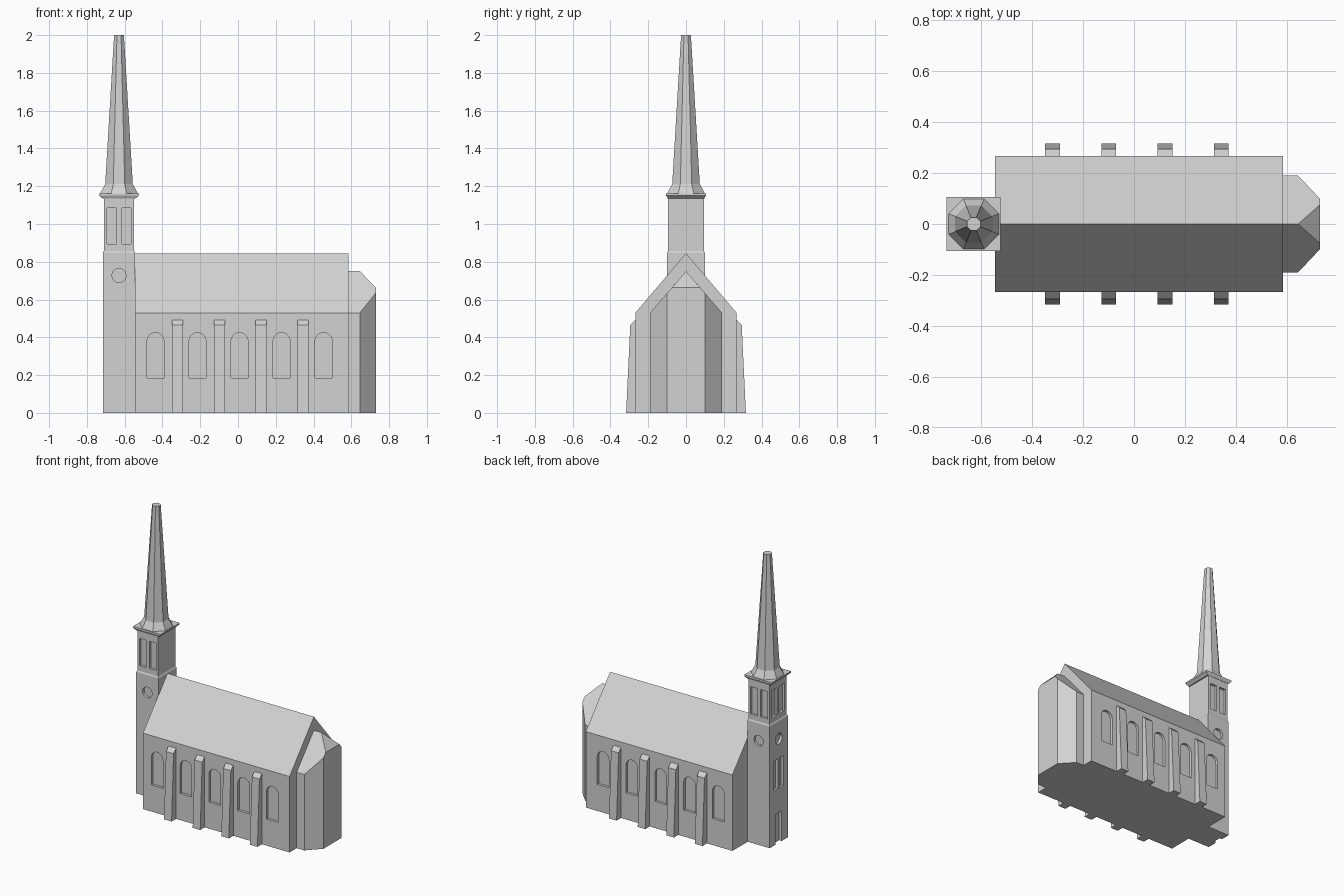
import bpy, bmesh, math
from mathutils import Matrix, Vector

if "Cube" in bpy.data.objects:
    bpy.data.objects.remove(bpy.data.objects["Cube"])

stone = bpy.data.materials.new("pale grey stone")
stone.diffuse_color = (0.65, 0.65, 0.65, 1)
stone.use_nodes = True
stone.node_tree.nodes["Principled BSDF"].inputs["Base Color"].default_value = stone.diffuse_color
TX = -0.63          # tower axis


def finish(bm, name):
    bmesh.ops.recalc_face_normals(bm, faces=bm.faces[:])
    me = bpy.data.meshes.new(name)
    bm.to_mesh(me)
    bm.free()
    me.materials.append(stone)
    ob = bpy.data.objects.new(name, me)
    bpy.context.collection.objects.link(ob)
    return ob


def loft(bm, rings):
    """Skin a stack of equal-length rings and cap both ends."""
    vs = [[bm.verts.new(p) for p in r] for r in rings]
    n = len(vs[0])
    for a, b in zip(vs, vs[1:]):
        for i in range(n):
            j = (i + 1) % n
            bm.faces.new((a[i], a[j], b[j], b[i]))
    bm.faces.new(vs[0][::-1])
    bm.faces.new(vs[-1])


def frame(origin, u, normal):
    """Wall frame: u along the wall, z up, normal outward."""
    m = Matrix((u, (0, 0, 1), normal)).transposed().to_4x4()
    m.translation = origin
    return m


def prism(bm, pts, m, w0, w1):
    loft(bm, [[m @ Vector((u, v, w)) for u, v in pts] for w in (w0, w1)])


def box(u0, u1, v0, v1):
    return [(u0, v0), (u1, v0), (u1, v1), (u0, v1)]


def arch(u, r, v0, spring, n=10):
    return [(u - r, v0), (u + r, v0)] + [
        (u + r * math.cos(math.pi * i / n), spring + r * math.sin(math.pi * i / n))
        for i in range(n + 1)]


def circle(r, v, n=20):
    return [(r * math.cos(2 * math.pi * i / n), v + r * math.sin(2 * math.pi * i / n))
            for i in range(n)]


def carve(ob, bm):
    """Cut recesses out of a part, then drop the cutter."""
    cutter = finish(bm, "recess_cutter")
    cutter.hide_render = True
    mod = ob.modifiers.new("recesses", 'BOOLEAN')
    mod.operation, mod.solver, mod.object = 'DIFFERENCE', 'EXACT', cutter
    bpy.context.view_layer.objects.active = ob
    bpy.ops.object.modifier_apply(modifier=mod.name)
    bpy.data.objects.remove(cutter)


X_AXIS = frame((0, 0, 0), (0, 1, 0), (1, 0, 0))

# Nave: gabled body with five arched window recesses per side
bm = bmesh.new()
prism(bm, [(-.268, 0), (.268, 0), (.268, .53), (0, .845), (-.268, .53)], X_AXIS, -.546, .586)
nave = finish(bm, "nave")
cut = bmesh.new()
for s in (-1, 1):
    wall = frame((0, s * .268, 0), (1, 0, 0), (0, s, 0))
    for i in range(5):
        prism(cut, arch(-.437 + i * .2225, .045, .185, .38), wall, -.018, .03)
carve(nave, cut)

# Buttresses: tapered, with sloping caps
for s, side in ((-1, "front"), (1, "back")):
    for i in range(4):
        bm = bmesh.new()
        x = -.32 + i * .221
        prism(bm, [(s * .26, 0), (s * .317, 0), (s * .295, .465), (s * .268, .492), (s * .26, .492)],
              X_AXIS, x - .029, x + .029)
        finish(bm, f"{side}_buttress_{i + 1}")

# Apse: chamfered end with hipped roof
bm = bmesh.new()
for s in (-1, 1):
    for p in ((.57, .19, 0), (.645, .19, 0), (.73, .1, 0),
              (.57, .19, .53), (.645, .19, .53), (.73, .1, .635), (.73, .075, .663)):
        bm.verts.new((p[0], s * p[1], p[2]))
for x in (.57, .645):
    bm.verts.new((x, 0, .75))
bmesh.ops.convex_hull(bm, input=bm.verts[:])
bmesh.ops.dissolve_limit(bm, angle_limit=math.radians(3), verts=bm.verts[:], edges=bm.edges[:])
finish(bm, "apse")


def rect(hx, hy, z):
    return [(TX + a * hx, b * hy, z) for a, b in ((-1, -1), (1, -1), (1, 1), (-1, 1))]


def octagon(apothem, z):
    r = apothem / math.cos(math.pi / 8)
    return [(TX + r * math.cos(math.pi * (i + .5) / 4), r * math.sin(math.pi * (i + .5) / 4), z)
            for i in range(8)]


# Tower: slightly wider lower stage, belfry above
bm = bmesh.new()
loft(bm, [rect(.086, .1, 0), rect(.086, .1, .848), rect(.08, .095, .858), rect(.08, .095, 1.14)])
tower = finish(bm, "tower")
cut = bmesh.new()
for s in (-1, 1):
    wall = frame((TX, s * .1, 0), (1, 0, 0), (0, s, 0))
    prism(cut, circle(.037, .727), wall, -.018, .03)
    for c in (-.038, .038):
        prism(cut, box(c - .026, c + .026, .895, 1.085), wall, -.022, .03)
wall = frame((TX - .086, 0, 0), (0, -1, 0), (-1, 0, 0))
prism(cut, circle(.037, .727), wall, -.018, .03)
prism(cut, box(-.033, .033, -.02, .21), wall, -.02, .03)
for c in (-1, 1):
    prism(cut, box(c * .042 - .03, c * .042 + .03, .895, 1.085), wall, -.022, .03)
    prism(cut, box(c * .03 - .022, c * .03 + .022, .38, .59), wall, -.018, .03)
carve(tower, cut)

# Cornice under the spire
bm = bmesh.new()
loft(bm, [rect(.088, .097, 1.136), rect(.106, .106, 1.152), rect(.106, .106, 1.162)])
finish(bm, "cornice")

# Spire: eight-sided with flared foot
bm = bmesh.new()
loft(bm, [octagon(.1, 1.16), octagon(.073, 1.212), octagon(.026, 2.0)])
finish(bm, "spire")
